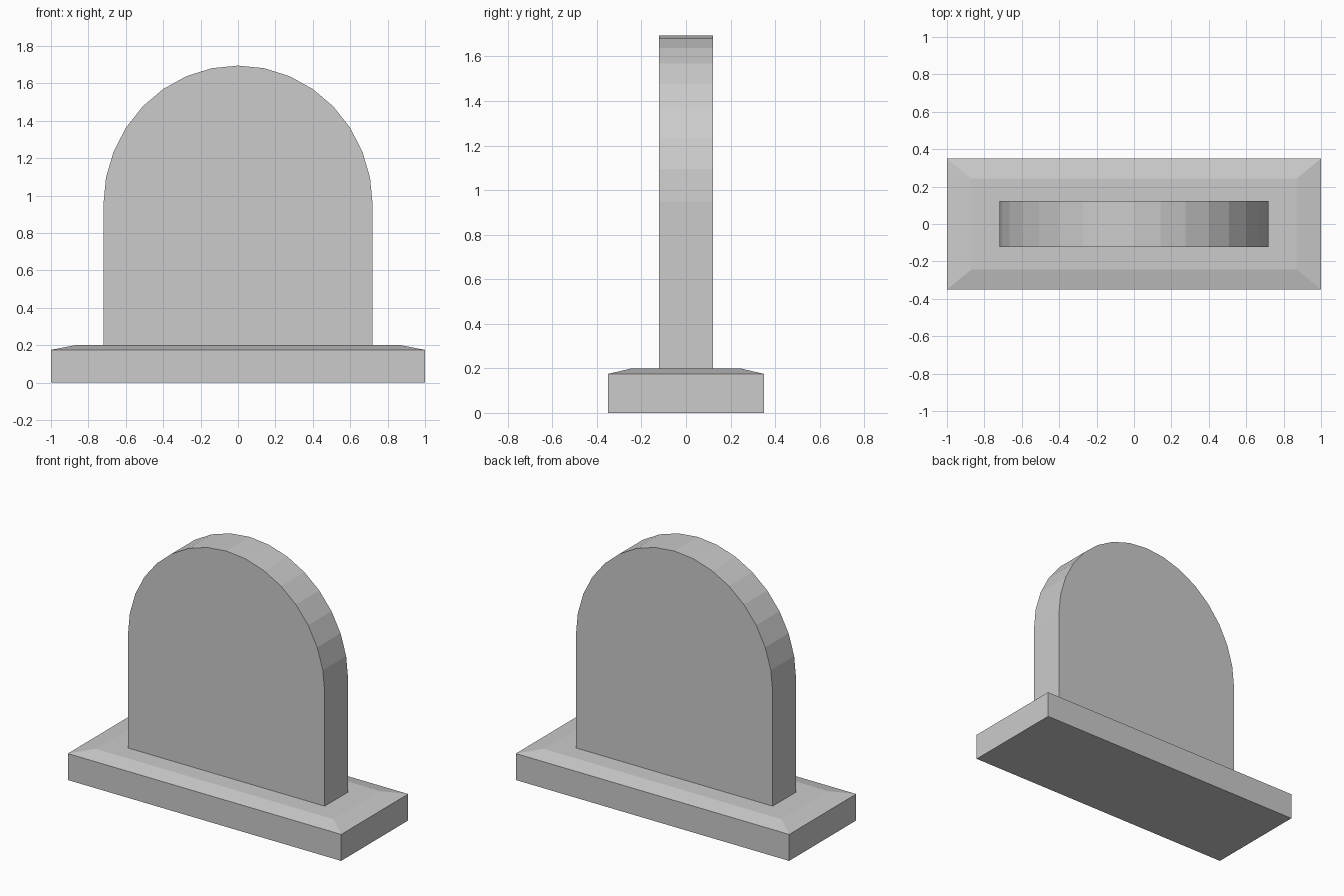
import bpy, bmesh, math

if "Cube" in bpy.data.objects:
    bpy.data.objects.remove(bpy.data.objects["Cube"])


def make_object(name, bm):
    bmesh.ops.recalc_face_normals(bm, faces=bm.faces)
    mesh = bpy.data.meshes.new(name)
    bm.to_mesh(mesh)
    bm.free()
    obj = bpy.data.objects.new(name, mesh)
    bpy.context.collection.objects.link(obj)
    return obj


# Plinth: stacked rectangles (half x, half y, z) with a shallow sloped rim
bm = bmesh.new()
rings = []
for hx, hy, z in [(1.0, 0.35, 0.0), (1.0, 0.35, 0.175), (0.87, 0.243, 0.2)]:
    corners = [(-hx, -hy), (hx, -hy), (hx, hy), (-hx, hy)]
    rings.append([bm.verts.new((x, y, z)) for x, y in corners])
for low, high in zip(rings, rings[1:]):
    for i in range(4):
        j = (i + 1) % 4
        bm.faces.new((low[i], low[j], high[j], high[i]))
bm.faces.new(rings[0])
bm.faces.new(rings[-1])
make_object("plinth", bm)

# Tablet: upright slab with a faceted round top, extruded front to back
HALF_WIDTH, HALF_DEPTH, SPRING_Z, RISE, SEGMENTS = 0.72, 0.122, 0.95, 0.745, 16
profile = [(-HALF_WIDTH, 0.2), (HALF_WIDTH, 0.2)]
for i in range(SEGMENTS + 1):
    a = math.pi * i / SEGMENTS
    profile.append((HALF_WIDTH * math.cos(a), SPRING_Z + RISE * math.sin(a)))
bm = bmesh.new()
front = bm.faces.new([bm.verts.new((x, -HALF_DEPTH, z)) for x, z in profile])
extruded = bmesh.ops.extrude_face_region(bm, geom=[front], use_keep_orig=True)
back = [v for v in extruded["geom"] if isinstance(v, bmesh.types.BMVert)]
bmesh.ops.translate(bm, verts=back, vec=(0, 2 * HALF_DEPTH, 0))
make_object("tablet", bm)
